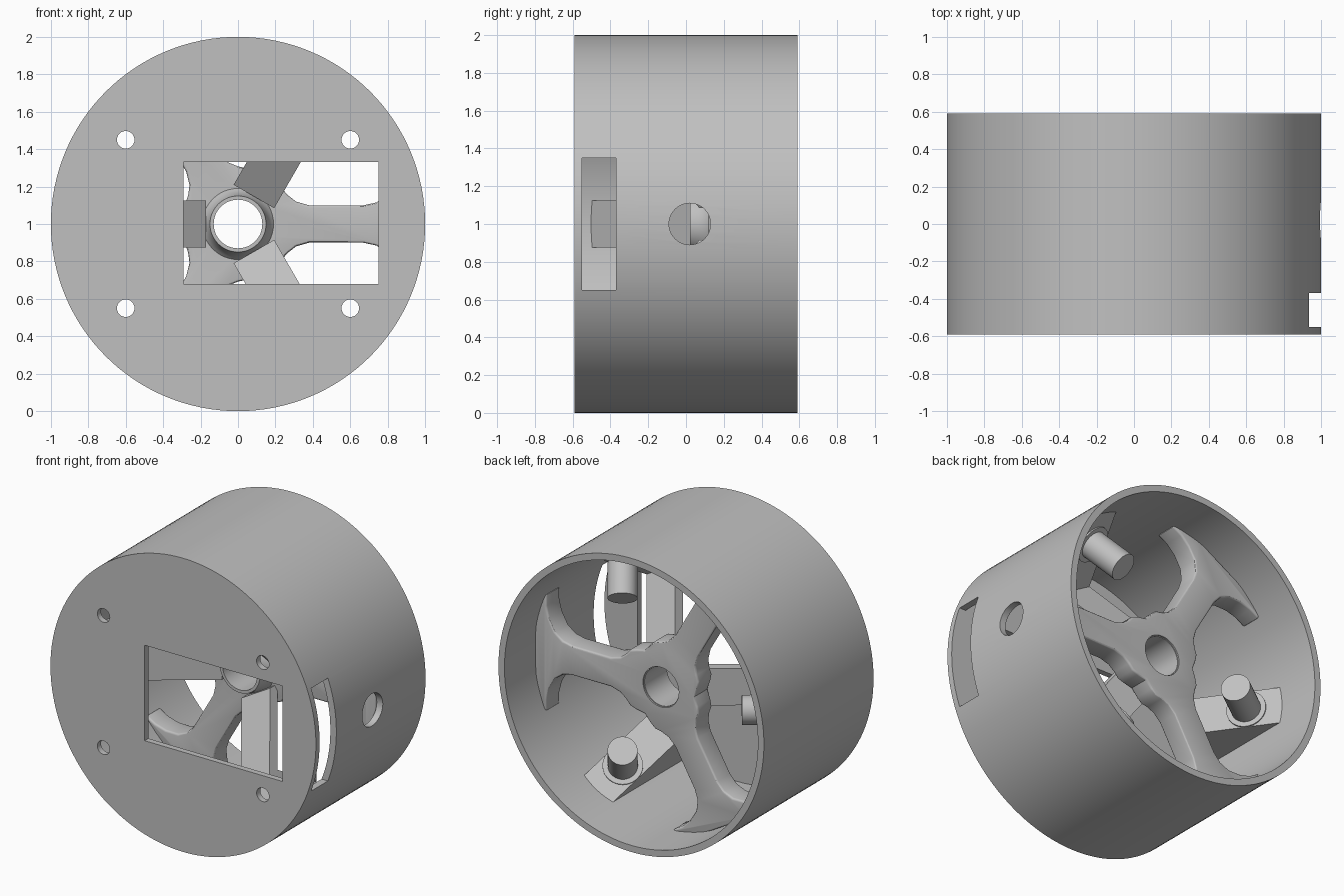
import bpy, bmesh, math
from mathutils import Vector, Matrix

cube = bpy.data.objects.get("Cube")
if cube:
    bpy.data.objects.remove(cube, do_unlink=True)

grey = bpy.data.materials.new("plain_grey")
grey.use_nodes = True
grey.diffuse_color = (0.53, 0.53, 0.53, 1)
grey.node_tree.nodes["Principled BSDF"].inputs["Base Color"].default_value = (0.53, 0.53, 0.53, 1)

CENTRE = Vector((0, 0, 1))


def polar(r, y, w, deg):
    """Radius, depth and sideways offset to a point around the drum axis."""
    a = math.radians(deg)
    return Vector((r * math.cos(a) - w * math.sin(a), y, r * math.sin(a) + w * math.cos(a))) + CENTRE


def finish(bm, name):
    bmesh.ops.recalc_face_normals(bm, faces=bm.faces)
    mesh = bpy.data.meshes.new(name)
    bm.to_mesh(mesh)
    bm.free()
    ob = bpy.data.objects.new(name, mesh)
    mesh.materials.append(grey)
    bpy.context.collection.objects.link(ob)
    return ob


def rod(name, start, end, radius, sides=48):
    axis = end - start
    bm = bmesh.new()
    turn = axis.to_track_quat('Z', 'Y').to_matrix().to_4x4()
    bmesh.ops.create_cone(bm, cap_ends=True, segments=sides, radius1=radius, radius2=radius,
                          depth=axis.length, matrix=Matrix.Translation((start + end) / 2) @ turn)
    return finish(bm, name)


def prism(name, bottom, shift):
    bm = bmesh.new()
    face = bm.faces.new([bm.verts.new(p) for p in bottom])
    new = bmesh.ops.extrude_face_region(bm, geom=[face])["geom"]
    bmesh.ops.translate(bm, vec=shift, verts=[v for v in new if isinstance(v, bmesh.types.BMVert)])
    return finish(bm, name)


def box(name, x, y, z):
    pts = [Vector((x[0], y[0], z[0])), Vector((x[1], y[0], z[0])),
           Vector((x[1], y[0], z[1])), Vector((x[0], y[0], z[1]))]
    return prism(name, pts, Vector((0, y[1] - y[0], 0)))


def apply(ob, mod):
    bpy.context.view_layer.objects.active = ob
    bpy.ops.object.modifier_apply(modifier=mod.name)


def cut(ob, cutter):
    cutter.hide_render = True
    mod = ob.modifiers.new("cut", 'BOOLEAN')
    mod.operation, mod.solver, mod.object = 'DIFFERENCE', 'EXACT', cutter
    apply(ob, mod)
    bpy.data.objects.remove(cutter, do_unlink=True)


def smooth(ob):
    bpy.ops.object.select_all(action='DESELECT')
    ob.select_set(True)
    bpy.context.view_layer.objects.active = ob
    bpy.ops.object.shade_smooth_by_angle(angle=math.radians(30))


def along(x, y, z=1.0):
    return Vector((x, y, z))


parts = []

# Drum with a closed front plate, window, screw holes, side slot and side hole
drum = rod("drum_shell", along(0, -0.59), along(0, 0.59), 1.0, 128)
cut(drum, rod("bore", along(0, -0.55), along(0, 0.8), 0.955, 128))
cut(drum, box("window", (-0.29, 0.75), (-0.8, -0.4), (0.68, 1.33)))
cut(drum, box("slot", (0.6, 1.2), (-0.55, -0.37), (0.65, 1.35)))
cut(drum, rod("side_hole", along(0.7, 0.02), along(1.2, 0.02), 0.11))
for sx in (-1, 1):
    for sz in (-1, 1):
        x, z = 0.6 * sx, 1 + 0.45 * sz
        cut(drum, rod("screw_hole", along(x, -0.8, z), along(x, -0.45, z), 0.047, 24))
parts.append(drum)

# Three-armed spider: half of one arm's outline, mirrored and repeated
half = [(0.125, 0.217), (0.19, 0.205), (0.235, 0.19), (0.265, 0.155), (0.31, 0.12), (0.38, 0.1),
        (0.67, 0.1), (0.74, 0.115), (0.8, 0.16), (0.845, 0.24), (0.865, 0.32), (0.865, 0.4),
        (0.89, 0.39), (0.95, 0.2)]
outline = []
for deg in (0, 120, 240):
    outline += [polar(u, 0.12, -w, deg) for u, w in half]
    outline += [polar(u, 0.12, w, deg) for u, w in reversed(half[1:])]
spider = prism("spider_arms", outline, Vector((0, 0.15, 0)))
bevel = spider.modifiers.new("round", 'BEVEL')
bevel.width, bevel.segments, bevel.angle_limit = 0.02, 3, math.radians(60)
apply(spider, bevel)
cut(spider, rod("hub_bore", along(0, 0), along(0, 0.5), 0.135))
parts.append(spider)

# Flared hub tube
profile = [(0.13, 0.02), (0.15, 0.02), (0.16, 0.07), (0.18, 0.11), (0.21, 0.14), (0.21, 0.2), (0.145, 0.26), (0.13, 0.26)]
bm = bmesh.new()
ring = [bm.verts.new(polar(r, y, 0, 0)) for r, y in profile]
edges = [bm.edges.new((ring[i - 1], ring[i])) for i in range(len(ring))]
bmesh.ops.spin(bm, geom=ring + edges, cent=CENTRE, axis=(0, 1, 0), angle=math.tau, steps=48)
bmesh.ops.remove_doubles(bm, verts=bm.verts, dist=0.0005)
parts.append(finish(bm, "hub_tube"))

# Three sloped brackets, each with a leg to the hub, a collar and a peg
side = [(0.17, 0.07), (0.965, -0.51), (0.965, 0.29), (0.63, -0.18), (0.17, 0.15)]
HALF_WIDTH = 0.125
for deg in (60, 180, 300):
    shift = polar(0, 0, 2 * HALF_WIDTH, deg) - CENTRE
    parts.append(prism(f"bracket_{deg}", [polar(r, y, -HALF_WIDTH, deg) for r, y in side], shift))
    root, tip = polar(0.84, 0.08, 0, deg), polar(0.6, 0.255, 0, deg)
    inward = (tip - root).normalized()
    parts.append(rod(f"peg_{deg}", root - inward * 0.04, tip, 0.093))
    parts.append(rod(f"collar_{deg}", root - inward * 0.06, root + inward * 0.03, 0.125))

for ob in parts:
    smooth(ob)
